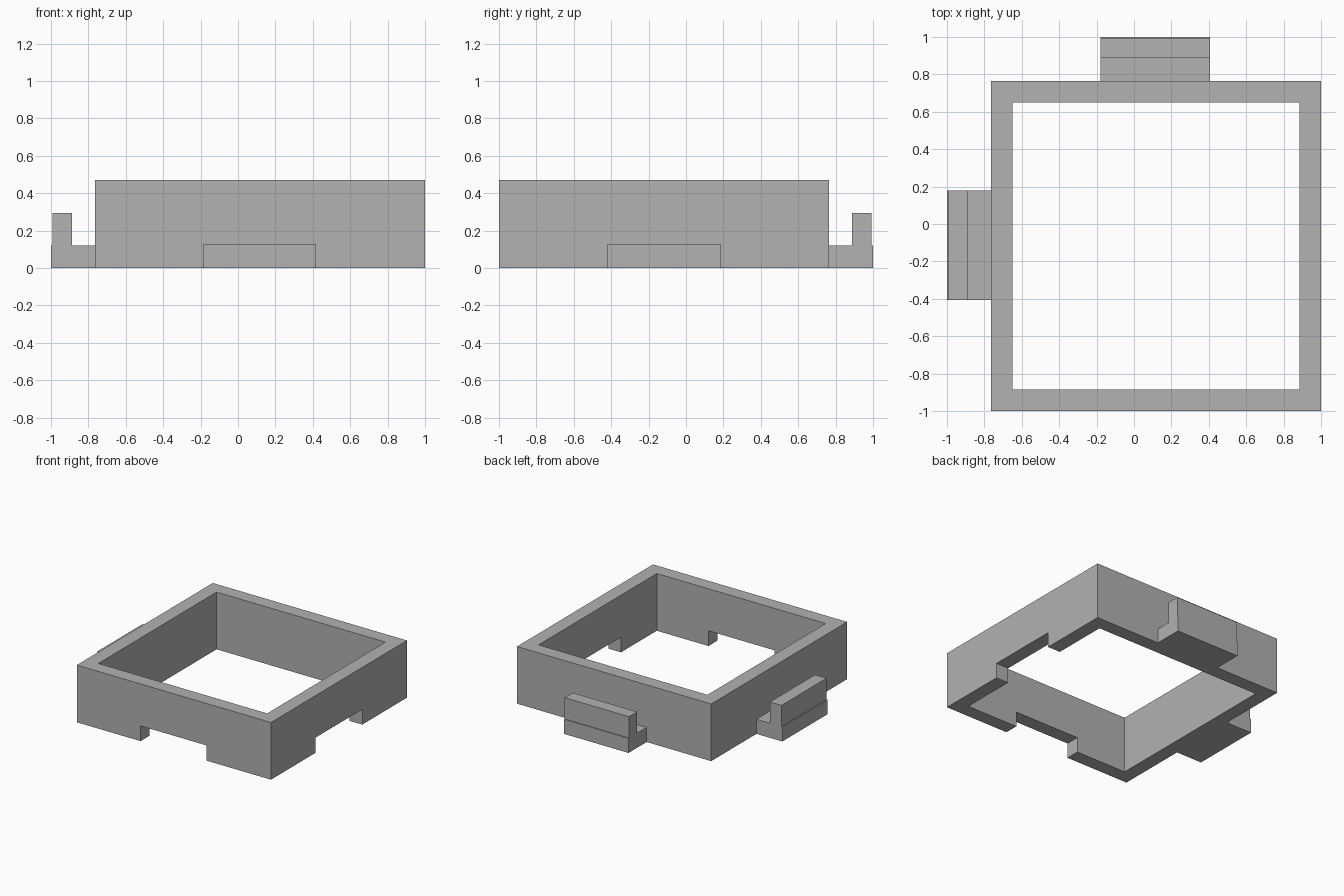
import bpy
import bmesh

cube = bpy.data.objects.get("Cube")
if cube:
    bpy.data.objects.remove(cube, do_unlink=True)

grey = bpy.data.materials.new("plain_grey")
grey.use_nodes = True
colour = (0.445, 0.445, 0.445, 1)
grey.diffuse_color = colour
grey.node_tree.nodes["Principled BSDF"].inputs["Base Color"].default_value = colour

OUTER, WALL, HEIGHT = 0.765, 0.115, 0.47


def prism(name, points, axis, start, end):
    """Extrude a closed profile along x, y or z from start to end."""
    def place(a, b):
        co = [a, b]
        co.insert(axis, start)
        return co
    bm = bmesh.new()
    face = bm.faces.new([bm.verts.new(place(a, b)) for a, b in points])
    ext = bmesh.ops.extrude_face_region(bm, geom=[face])
    for v in ext["geom"]:
        if isinstance(v, bmesh.types.BMVert):
            v.co[axis] = end
    bmesh.ops.recalc_face_normals(bm, faces=bm.faces)
    mesh = bpy.data.meshes.new(name)
    bm.to_mesh(mesh)
    bm.free()
    mesh.materials.append(grey)
    obj = bpy.data.objects.new(name, mesh)
    bpy.context.collection.objects.link(obj)
    return obj


def rect(x0, x1, y0, y1):
    return [(x0, y0), (x1, y0), (x1, y1), (x0, y1)]


def cut(target, cutter):
    cutter.hide_render = True
    cutter.hide_set(True)
    mod = target.modifiers.new(cutter.name, "BOOLEAN")
    mod.operation = "DIFFERENCE"
    mod.solver = "EXACT"
    mod.object = cutter
    bpy.context.view_layer.objects.active = target
    bpy.ops.object.modifier_apply(modifier=mod.name)
    bpy.data.objects.remove(cutter, do_unlink=True)


# Square frame, open at top and bottom
frame = prism("frame", rect(-OUTER, 1, -1, OUTER), 2, 0, HEIGHT)
cut(frame, prism("opening_cutter",
                 rect(WALL - OUTER, 1 - WALL, WALL - 1, OUTER - WALL), 2, -0.1, 0.6))

# Notches under the front and left walls
cut(frame, prism("front_notch_cutter", rect(-0.185, 0.415, -0.1, 0.125), 1, -1.1, -0.8))
cut(frame, prism("left_notch_cutter", rect(-0.42, 0.185, -0.1, 0.125), 0, 0.8, 1.1))

# L-shaped hooks: a low tongue with an upright lip, set in slightly
hook = [(OUTER, 0), (1, 0), (1, 0.12), (0.993, 0.12), (0.993, 0.295),
        (0.888, 0.295), (0.888, 0.12), (OUTER, 0.12)]
prism("back_hook", hook, 0, -0.178, 0.407)
prism("right_hook", [(-a, z) for a, z in hook], 1, -0.407, 0.178)
